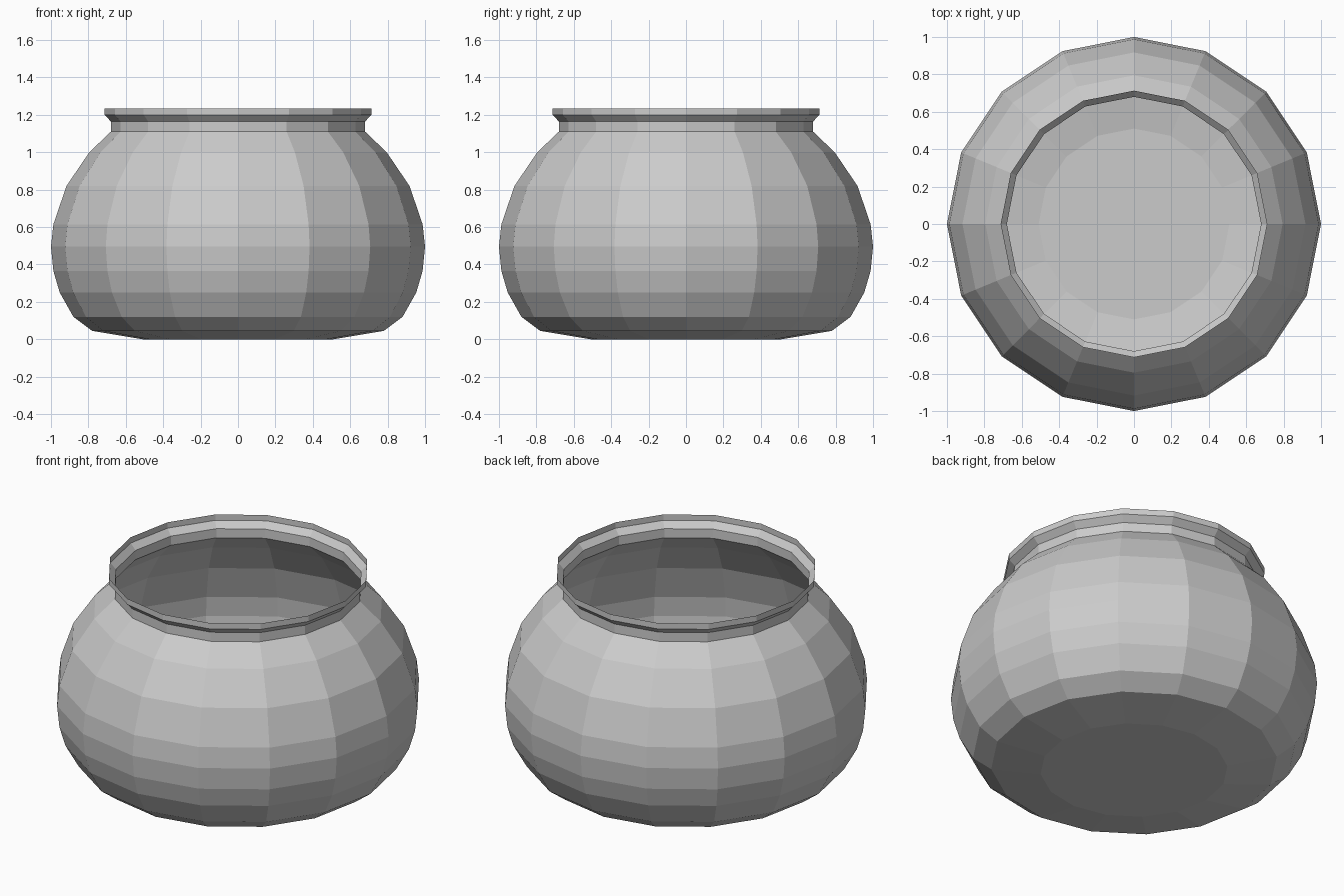
import bpy, bmesh, math

if "Cube" in bpy.data.objects:
    bpy.data.objects.remove(bpy.data.objects["Cube"])

SIDES = 16

# Profile (radius, height): base, belly, shoulder, neck, flared lip
profile = [
    (0.51, 0.0), (0.78, 0.045), (0.88, 0.12), (0.953, 0.25), (0.987, 0.365),
    (1.0, 0.495), (0.987, 0.615), (0.917, 0.82), (0.795, 1.0),
    (0.68, 1.11), (0.68, 1.165), (0.713, 1.2), (0.713, 1.235),
]


def lathe(name, points, sides):
    bm = bmesh.new()
    rings = [[bm.verts.new((r * math.cos(2 * math.pi * i / sides),
                            r * math.sin(2 * math.pi * i / sides), z))
              for i in range(sides)] for r, z in points]
    for low, high in zip(rings, rings[1:]):
        for i in range(sides):
            j = (i + 1) % sides
            bm.faces.new((low[i], low[j], high[j], high[i]))
    bm.faces.new(rings[0][::-1])  # closed base
    mesh = bpy.data.meshes.new(name)
    bm.to_mesh(mesh)
    bm.free()
    obj = bpy.data.objects.new(name, mesh)
    bpy.context.collection.objects.link(obj)
    return obj


# Open thin-walled pot
lathe("round_pot", profile, SIDES)
